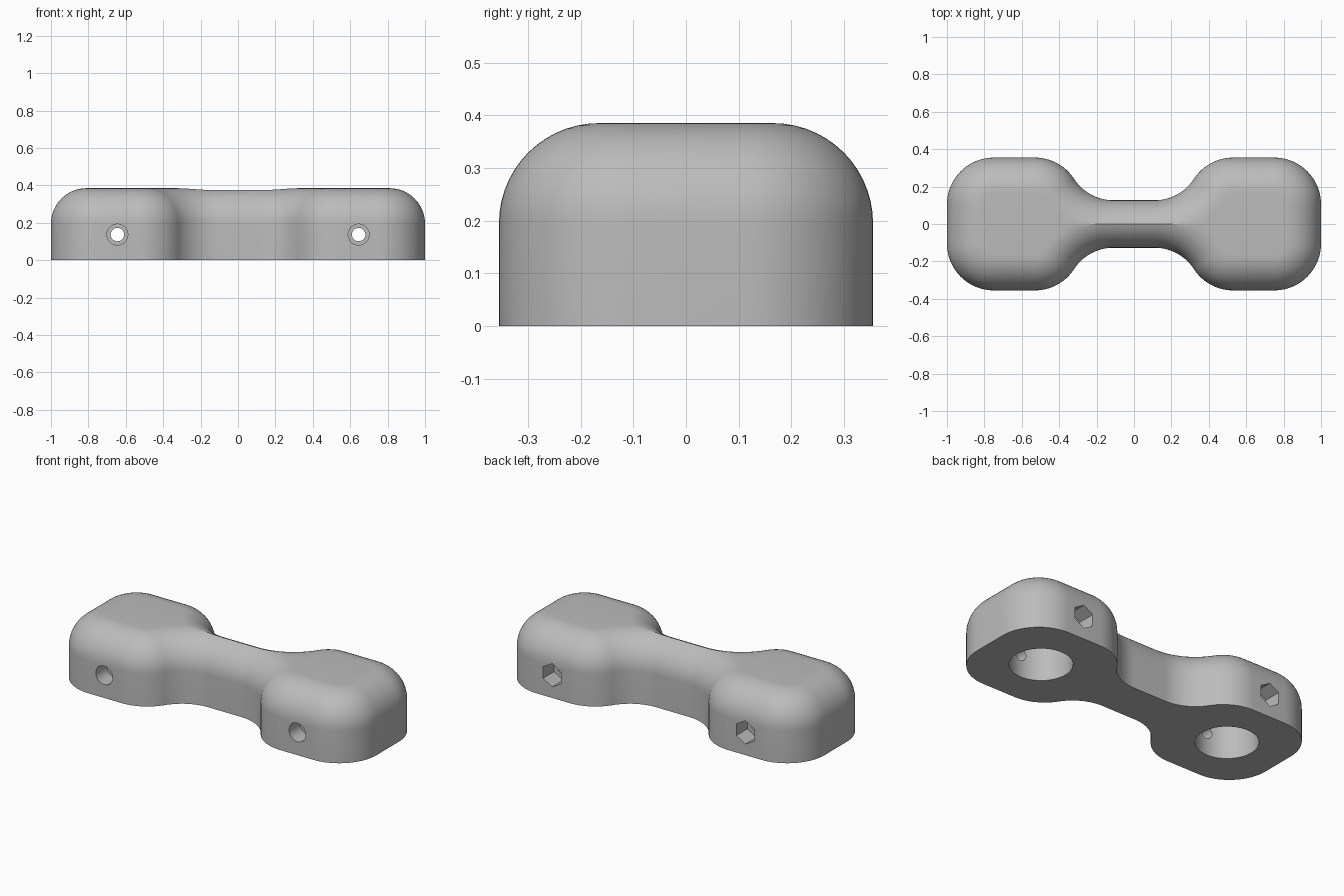
import bpy, bmesh, math
from math import sin, cos, pi, sqrt
from mathutils import Matrix

cube = bpy.data.objects.get("Cube")
if cube:
    bpy.data.objects.remove(cube, do_unlink=True)

TOP, FILLET, R = 0.385, 0.19, 0.25
LOBE_X, BOLT_Z = 0.645, 0.137
NECK = 0.127

grey = bpy.data.materials.new("plain grey")
grey.use_nodes = True
colour = (0.5, 0.5, 0.5, 1)
grey.diffuse_color = colour
grey.node_tree.nodes["Principled BSDF"].inputs["Base Color"].default_value = colour


def arc(cx, cy, start, end, sign, steps=16):
    """Points on an arc, each with its outward normal."""
    result = []
    for i in range(steps + 1):
        a = start + (end - start) * i / steps
        result.append((cx + R * cos(a), cy + R * sin(a), sign * cos(a), sign * sin(a)))
    return result


# Quarter outline: outer corner, inner corner, hollow running into the neck
corner_y = 0.355 - R
inner_x = 0.53
hollow_y = NECK + R
hollow_x = inner_x - sqrt(4 * R * R - (hollow_y - corner_y) ** 2)
join = math.atan2(hollow_y - corner_y, hollow_x - inner_x)
outline = [(1, 0, 1, 0)]
outline += arc(1 - R, corner_y, 0, pi / 2, 1)
outline += arc(inner_x, corner_y, pi / 2, join, 1)
outline += arc(hollow_x, hollow_y, join - pi, -pi / 2, -1, 24)[1:]
outline.append((0, NECK, 0, 1))


def section(x, y, nx, ny):
    """Base centre, wall, rounded shoulder and top centre at one outline point."""
    limit = FILLET if ny < 1e-6 else min(FILLET, y / ny)
    points = [(x, 0, 0), (x, y, 0)]
    full = math.acos(1 - limit / FILLET)
    for i in range(15):
        a = full * i / 14
        d = FILLET * (1 - cos(a))
        points.append((x - nx * d, y - ny * d, TOP - FILLET + FILLET * sin(a)))
    points.append((points[-1][0], 0, points[-1][2]))
    return points


# Dumbbell-shaped body, one quarter mirrored twice
bm = bmesh.new()
rows = [[bm.verts.new(p) for p in section(*o)] for o in outline]
for a, b in zip(rows, rows[1:]):
    for i in range(len(a) - 1):
        bm.faces.new((a[i], b[i], b[i + 1], a[i + 1]))
for axis in (0, 1):
    scale = [1, 1, 1]
    scale[axis] = -1
    copy = bmesh.ops.duplicate(bm, geom=bm.verts[:] + bm.edges[:] + bm.faces[:])["geom"]
    bmesh.ops.scale(bm, vec=scale, verts=[v for v in copy if isinstance(v, bmesh.types.BMVert)])
bmesh.ops.remove_doubles(bm, verts=bm.verts, dist=1e-4)
bmesh.ops.dissolve_degenerate(bm, edges=bm.edges, dist=1e-5)
bmesh.ops.recalc_face_normals(bm, faces=bm.faces)
mesh = bpy.data.meshes.new("dumbbell_body")
bm.to_mesh(mesh)
bm.free()
mesh.materials.append(grey)
body = bpy.data.objects.new("dumbbell_body", mesh)
bpy.context.collection.objects.link(body)
bpy.context.view_layer.objects.active = body
body.select_set(True)


def drill(name, sides, radius, start, end, x, along_y=True):
    """Cut a straight hole along y at bolt height, or along z."""
    cutter_bm = bmesh.new()
    bmesh.ops.create_cone(cutter_bm, cap_ends=True, segments=sides, radius1=radius,
                          radius2=radius, depth=end - start)
    middle = (start + end) / 2
    if along_y:
        place = Matrix.Translation((x, middle, BOLT_Z)) @ Matrix.Rotation(pi / 2, 4, 'X')
    else:
        place = Matrix.Translation((x, 0, middle))
    cutter_bm.transform(place)
    cutter_mesh = bpy.data.meshes.new(name)
    cutter_bm.to_mesh(cutter_mesh)
    cutter_bm.free()
    cutter = bpy.data.objects.new(name, cutter_mesh)
    cutter.hide_render = True
    bpy.context.collection.objects.link(cutter)
    modifier = body.modifiers.new(name, 'BOOLEAN')
    modifier.operation = 'DIFFERENCE'
    modifier.solver = 'EXACT'
    modifier.object = cutter
    bpy.ops.object.modifier_apply(modifier=name)
    bpy.data.objects.remove(cutter, do_unlink=True)


# Blind socket, through bolt hole, round screw recess and hexagonal nut recess in each end
for x in (-LOBE_X, LOBE_X):
    drill("socket", 64, 0.17, -0.1, 0.26, x, along_y=False)
    drill("bolt_hole", 24, 0.036, -0.5, 0.5, x)
    drill("screw_recess", 32, 0.056, -0.5, -0.25, x)
    drill("nut_recess", 6, 0.07, 0.25, 0.5, x)

bpy.ops.object.shade_smooth_by_angle(angle=math.radians(30))
